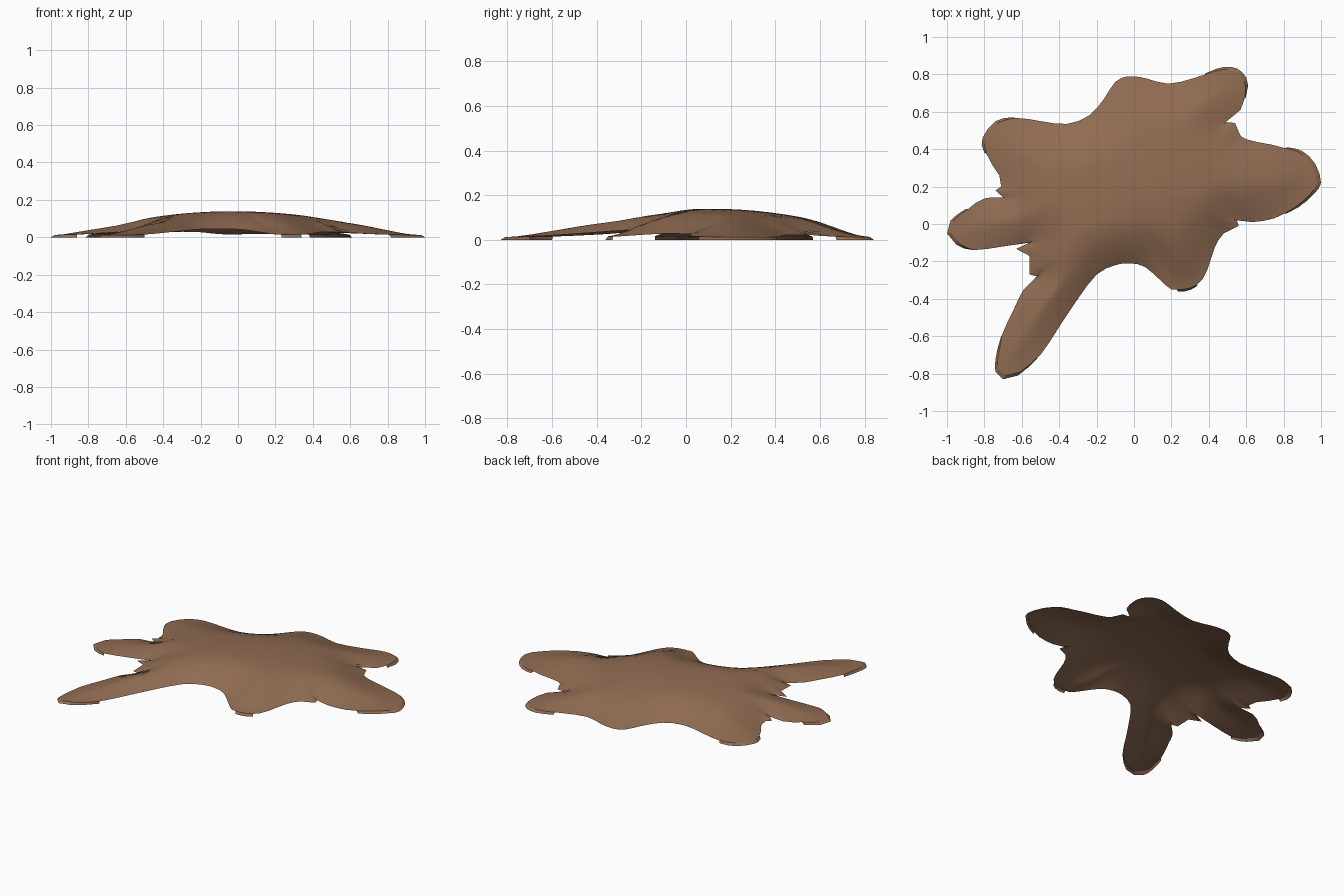
import bpy, bmesh, math
from mathutils import Vector

if "Cube" in bpy.data.objects:
    bpy.data.objects.remove(bpy.data.objects["Cube"])

CENTRE = Vector((-0.03, 0.12))
PEAK, LIP = 0.127, 0.012

# Outline of the splayed mound, counter-clockwise from the right lobe
OUTLINE = [Vector(p) for p in (
    (1, .22), (.97, .32), (.9, .39), (.82, .41), (.65, .44), (.57, .47),
    (.54, .54), (.49, .545), (.57, .61), (.61, .74), (.58, .81), (.52, .84),
    (.44, .83), (.32, .78), (.18, .75), (.06, .78), (-.03, .79), (-.1, .76),
    (-.16, .67), (-.24, .58), (-.36, .535), (-.5, .55), (-.64, .57),
    (-.74, .55), (-.81, .46), (-.8, .38), (-.72, .26), (-.71, .2),
    (-.74, .18), (-.7, .142), (-.79, .14), (-.9, .08), (-.98, .02),
    (-1, -.05), (-.95, -.11), (-.86, -.14), (-.7, -.12), (-.56, -.1),
    (-.63, -.133), (-.56, -.17), (-.56, -.27), (-.52, -.28), (-.59, -.35),
    (-.64, -.45), (-.71, -.6), (-.74, -.72), (-.74, -.79), (-.7, -.83),
    (-.62, -.81), (-.5, -.7), (-.4, -.55), (-.3, -.4), (-.2, -.27),
    (-.1, -.22), (-.02, -.21), (.06, -.23), (.14, -.3), (.2, -.35),
    (.27, -.36), (.34, -.33), (.39, -.25), (.43, -.13), (.48, -.05),
    (.56, -.01), (.55, .02), (.63, .01), (.75, .03), (.88, .09), (.96, .16))]

# Lobe directions (degrees) and the distance at which each touches the ground
LOBES = [(6, 1.02), (53, .92), (92, .78), (154, .88), (190, .98),
         (232.5, 1.16), (299, .59), (366, 1.02)]


def ratio(p):
    """0 at the centre, 1 at the ground distance blended between lobes."""
    q = p - CENTRE
    a = math.degrees(math.atan2(q.y, q.x)) % 360
    if a < 6:
        a += 360
    for (a0, r0), (a1, r1) in zip(LOBES, LOBES[1:]):
        if a0 <= a <= a1:
            return min(1.0, q.length / (r0 + (r1 - r0) * (a - a0) / (a1 - a0)))
    return 1.0


# Rounded outline: add curved midpoints where it is smooth, straight at jags
edge = []
M = len(OUTLINE)
for i in range(M):
    a, b, c, d = (OUTLINE[(i + k) % M] for k in (-1, 0, 1, 2))
    mid = (b + c) / 2
    smooth = ((b - a).normalized().dot((c - b).normalized()) > .6
              and (c - b).normalized().dot((d - c).normalized()) > .6)
    if smooth:
        mid = (9 * (b + c) - a - d) / 16
    edge += [b, mid]
N, RINGS = len(edge), 20


def edge_distance(p):
    best = 9.0
    for i in range(N):
        a = edge[i]
        ab = edge[(i + 1) % N] - a
        f = max(0, min(1, (p - a).dot(ab) / ab.length_squared))
        best = min(best, (a + ab * f - p).length)
    return best


def height(p):
    """Dome over the lobes, drooping toward the outline between them."""
    t = ratio(p)
    dome = LIP + PEAK * (1 - t * t) ** 1.3
    hem = LIP + .045 * (1 - t * t) ** 2
    q = min(1, edge_distance(p) / .26)
    return hem + (dome - hem) * (1 - (1 - q) ** 2)


bm = bmesh.new()


def vert(p, z):
    return bm.verts.new((p.x, p.y, z))


# Domed mound: rings of the outline scaled toward the centre
tips = [max(0, min(1, (ratio(p) - .86) / .06)) for p in edge]
rings = []
for k in range(1, RINGS + 1):
    rings.append([])
    for p, tip in zip(edge, tips):
        s = k / RINGS * (1 - .02 * tip)
        r = CENTRE + (p - CENTRE) * s
        rings[-1].append(vert(r, height(r)))
top = vert(CENTRE, height(CENTRE))
for i in range(N):
    j = (i + 1) % N
    bm.faces.new((top, rings[0][i], rings[0][j]))
    for a, b in zip(rings, rings[1:]):
        bm.faces.new((a[i], b[i], b[j], a[j]))

# Thin rim around each lobe tip, resting on the ground
upper = [bm.verts.new(v.co) for v in rings[-1]]
lower = [vert(p, 0) for p in edge]
for i in range(N):
    j = (i + 1) % N
    if tips[i] > 0 and tips[j] > 0:
        bm.faces.new((upper[i], upper[j], lower[j], lower[i]))
bmesh.ops.delete(bm, geom=[v for v in bm.verts if not v.link_faces],
                 context='VERTS')

mesh = bpy.data.meshes.new("splayed_mound")
bm.to_mesh(mesh)
bm.free()
mound = bpy.data.objects.new("splayed_mound", mesh)
bpy.context.collection.objects.link(mound)

brown = bpy.data.materials.new("earth brown")
brown.diffuse_color = (.28, .15, .085, 1)
brown.use_nodes = True
brown.node_tree.nodes["Principled BSDF"].inputs["Base Color"].default_value = brown.diffuse_color
mesh.materials.append(brown)

bpy.context.view_layer.objects.active = mound
mound.select_set(True)
bpy.ops.object.shade_smooth_by_angle(angle=math.radians(30))
